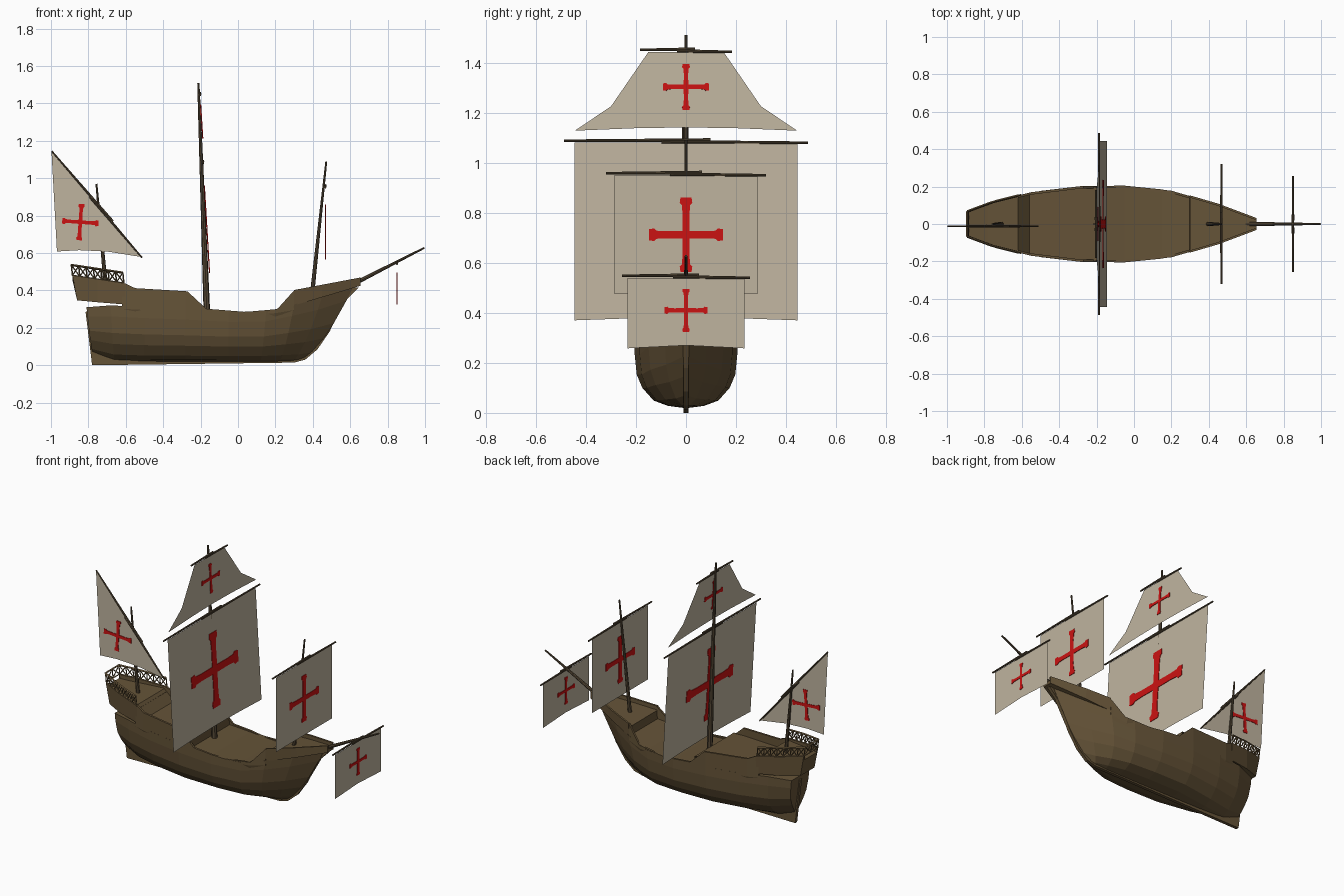
import bpy, bmesh, math
from mathutils import Vector

if "Cube" in bpy.data.objects:
    bpy.data.objects.remove(bpy.data.objects["Cube"])


def material(name, rgb):
    m = bpy.data.materials.new(name)
    m.diffuse_color = (*rgb, 1)
    m.use_nodes = True
    m.node_tree.nodes["Principled BSDF"].inputs["Base Color"].default_value = m.diffuse_color
    return m


WOOD = material("hull brown", (0.130, 0.087, 0.039))
SPAR = material("spar brown", (0.095, 0.068, 0.038))
CLOTH = material("sail cloth", (0.52, 0.455, 0.345))
RED = material("cross red", (0.60, 0.006, 0.006))


def finish(name, bm, mat):
    bmesh.ops.recalc_face_normals(bm, faces=bm.faces)
    me = bpy.data.meshes.new(name)
    bm.to_mesh(me)
    bm.free()
    me.materials.append(mat)
    ob = bpy.data.objects.new(name, me)
    bpy.context.collection.objects.link(ob)
    return ob


def interp(table, x):
    if x <= table[0][0]:
        return table[0][1]
    for (a, p), (b, q) in zip(table, table[1:]):
        if x <= b:
            return p + (q - p) * (x - a) / (b - a)
    return table[-1][1]


def loft(name, rings, mat, closed=False, caps=False):
    bm = bmesh.new()
    rows = [[bm.verts.new(p) for p in r] for r in rings]
    n = len(rings[0])
    for a, b in zip(rows, rows[1:]):
        for i in range(n if closed else n - 1):
            j = (i + 1) % n
            bm.faces.new((a[i], a[j], b[j], b[i]))
    if caps:
        bm.faces.new(rows[0])
        bm.faces.new(rows[-1])
    return finish(name, bm, mat)


def spars(name, segs, mat=SPAR, sides=8):
    """Tapered poles: (start, end, start radius, end radius)."""
    bm = bmesh.new()
    for p, q, r0, r1 in segs:
        p, q = Vector(p), Vector(q)
        d = q - p
        mtx = d.to_track_quat('Z', 'Y').to_matrix().to_4x4()
        mtx.translation = (p + q) / 2
        bmesh.ops.create_cone(bm, cap_ends=True, segments=sides, radius1=r0,
                              radius2=r1, depth=d.length, matrix=mtx)
    return finish(name, bm, mat)


def plate(name, pts, thick, mat):
    """Flat polygon, extruded evenly to both sides when thick."""
    bm = bmesh.new()
    f = bm.faces.new([bm.verts.new(p) for p in pts])
    f.normal_update()
    n = f.normal.copy()
    if thick:
        bmesh.ops.translate(bm, verts=bm.verts, vec=-n * thick / 2)
        r = bmesh.ops.extrude_face_region(bm, geom=[f], use_keep_orig=True)
        top = [v for v in r["geom"] if isinstance(v, bmesh.types.BMVert)]
        bmesh.ops.translate(bm, verts=top, vec=n * thick)
    return finish(name, bm, mat)


def cross(name, centre, u, v, size):
    arm = [(.10, .10), (.55, .095), (.80, .11), (.86, .17), (1, .15),
           (1, -.15), (.86, -.17), (.80, -.11), (.55, -.095)]
    pts = []
    for k in range(4):
        c, s = math.cos(-k * math.pi / 2), math.sin(-k * math.pi / 2)
        for a, b in arm:
            pts.append(centre + u * (a * c - b * s) * size + v * (a * s + b * c) * size)
    plate(name, pts, 0.006, RED)


# Plan half-width of the ship and height of the top edge along x
WIDTH = [(-.89, .068), (-.75, .12), (-.55, .17), (-.28, .203), (-.05, .205),
         (.2, .178), (.45, .105), (.66, .026)]
SHEER = [(-.62, .445), (-.55, .412), (-.27, .395), (-.17, .302), (.04, .285),
         (.21, .30), (.30, .40)]
WALE = [(-.81, .31), (-.68, .32), (-.5, .31), (-.28, .30), (-.05, .283),
        (.15, .285), (.3, .31)]


def samples(table, lo, hi):
    xs = {x for x, _ in table} | {x for x, _ in WIDTH} | {lo, hi}
    return sorted(x for x in xs if lo <= x <= hi)


# Lower hull: x keel, x top, z keel, z top, half-width, sharpness
STATIONS = [(-.775, -.81, .06, .31, .09, 3), (-.66, -.68, .025, .32, .14, 2),
            (-.50, -.50, .02, .31, .177, 1.4), (-.28, -.28, .02, .30, .203, 1),
            (-.05, -.05, .02, .285, .205, 1), (.12, .15, .02, .287, .185, 1),
            (.22, .30, .02, .325, .15, 1.3), (.29, .45, .02, .365, .085, 1.6),
            (.34, .62, .025, .425, .012, 2)]
SECTION = [(.05, 0), (.35, .03), (.63, .11), (.85, .30), (.96, .5), (1, .8), (1, 1)]
rings = []
for xb, xt, zk, zt, w, p in STATIONS:
    half = [(xb + (xt - xb) * s ** .7, w * f ** p, zk + (zt - zk) * s) for f, s in SECTION]
    rings.append([(x, -y, z) for x, y, z in reversed(half)] + half)
loft("hull", rings, WOOD, closed=True, caps=True)

# Bulwarks along the waist and quarterdeck
for side, label in ((-1, "right"), (1, "left")):
    rings = []
    for x in samples(SHEER, -.62, .30):
        w, lo, hi = interp(WIDTH, x), interp(WALE, x) - .015, interp(SHEER, x)
        rings.append([(x, side * w, lo), (x, side * w, hi),
                      (x, side * (w - .013), hi), (x, side * (w - .013), lo - .04)])
    loft("bulwark_" + label, rings, WOOD, closed=True, caps=True)

# Stepped deck running through the whole ship
DECK = [(-.87, .445), (-.62, .43), (-.56, .36), (-.20, .345), (-.185, .25),
        (.285, .25), (.305, .375), (.64, .445)]
loft("deck", [[(x, s * (interp(WIDTH, x) - .006), interp(DECK, x)) for s in (-1, 1)]
              for x in samples(DECK, -.87, .64)], WOOD)


# Stern and bow castles: overhanging trays with a low rim
def castle(name, bottom, top, lean):
    lo, hi = bottom[0][0], bottom[-1][0]
    rings = []
    for x in samples(bottom, lo, hi):
        w, b, t = interp(WIDTH, x) + .004, interp(bottom, x), interp(top, x)
        xb = x + (lean if x == lo else 0)
        i = max(w - .012, .004)
        rings.append([(xb, -w * .96, b), (x, -w, t), (x, -i, t), (x, -i, t - .025),
                      (x, i, t - .025), (x, i, t), (x, w, t), (xb, w * .96, b)])
    loft(name, rings, WOOD, closed=True, caps=True)


POOP_TOP = [(-.885, .48), (-.605, .438)]
castle("stern_castle", [(-.885, .347), (-.605, .325)], POOP_TOP, .025)
castle("bow_castle", [(.30, .32), (.48, .372), (.655, .425)], [(.30, .402), (.66, .47)], 0)

# Keel, stem and rudder as one thin blade
plate("keel_and_rudder", [(x, 0, z) for x, z in (
    (-.815, .285), (-.78, 0), (.30, .014), (.36, .03), (.425, .085), (.49, .18),
    (.56, .33), (.645, .415), (.60, .42), (.52, .33), (.45, .19), (.38, .10),
    (.29, .045), (-.67, .045), (-.76, .30))], .02, WOOD)

# Lattice railing around the stern castle
corners = []
for k in range(8):
    x = -.61 - .275 * k / 7
    corners.append(Vector((x, interp(WIDTH, x) - .002, interp(POOP_TOP, x))))
right = [Vector((c.x, -c.y, c.z)) for c in corners]
mid = Vector((corners[-1].x, 0, corners[-1].z))
path = corners + [mid] + right[::-1]
up = Vector((-.006, 0, .056))
segs = []
for a, b in zip(path, path[1:]):
    segs += [(a + up, b + up, .006, .006), (a, b, .004, .004),
             (a, b + up, .0035, .0035), (a + up, b, .0035, .0035)]
segs += [(p, p + up, .004, .004) for p in path]
spars("stern_railing", segs, WOOD, 4)

# Masts and bowsprit
spars("main_mast", [((-.165, 0, .24), (-.212, 0, 1.51), .018, .006)])
spars("fore_mast", [((.395, 0, .37), (.472, 0, 1.09), .012, .005)])
spars("mizzen_mast", [((-.707, 0, .42), (-.757, 0, .97), .012, .005)])
spars("bowsprit", [((.60, 0, .425), (.997, 0, .628), .012, .005)])


# Square sails: half outline (y, z) from the top down, leaning from x0 to x1
def square_sail(name, outline, x0, x1, yard, cz, size):
    z0, z1 = outline[0][1], min(z for _, z in outline)

    def at(y, z):
        return Vector((x0 + (x1 - x0) * (z0 - z) / (z0 - z1), y, z))
    pts = outline + [(-y, z) for y, z in reversed(outline) if y]
    plate(name + "_sail", [at(y, z) for y, z in pts], 0, CLOTH)
    v = (at(0, 1) - at(0, 0)).normalized()
    cross(name + "_cross", at(0, cz), Vector((0, 1, 0)), v, size)
    zy = z0 + .004
    spars(name + "_yard", [((x0, -yard, zy + .004), (x0, yard * .2, zy + .007), .005, .007),
                           ((x0, yard, zy - .004), (x0, -yard * .2, zy), .005, .007)])


square_sail("main", [(.445, 1.08), (.445, .37), (.22, .378), (0, .381)],
            -.187, -.145, .487, .727, .235)
square_sail("main_top", [(.15, 1.443), (.30, 1.225), (.445, 1.128), (.2, 1.138), (0, 1.141)],
            -.203, -.183, .183, 1.303, .092)
square_sail("fore", [(.285, .95), (.285, .475)], .467, .467, .32, .712, .148)
square_sail("sprit", [(.234, .54), (.234, .258), (0, .27)], .85, .85, .256, .41, .086)

# Triangular mizzen sail on its slanted yard
Y = -.012
plate("mizzen_sail", [(-.997, Y, 1.14), (-.968, Y, .608), (-.85, Y, .615),
                      (-.70, Y, .608), (-.512, Y, .578)], 0, CLOTH)
spars("mizzen_yard", [((-.996, Y, 1.145), (-.67, Y, .768), .004, .008),
                      ((-.513, Y, .575), (-.79, Y, .90), .004, .008)])
t = math.radians(-4)
cross("mizzen_cross", Vector((-.843, Y, .765)), Vector((math.cos(t), 0, math.sin(t))),
      Vector((-math.sin(t), 0, math.cos(t))), .097)
